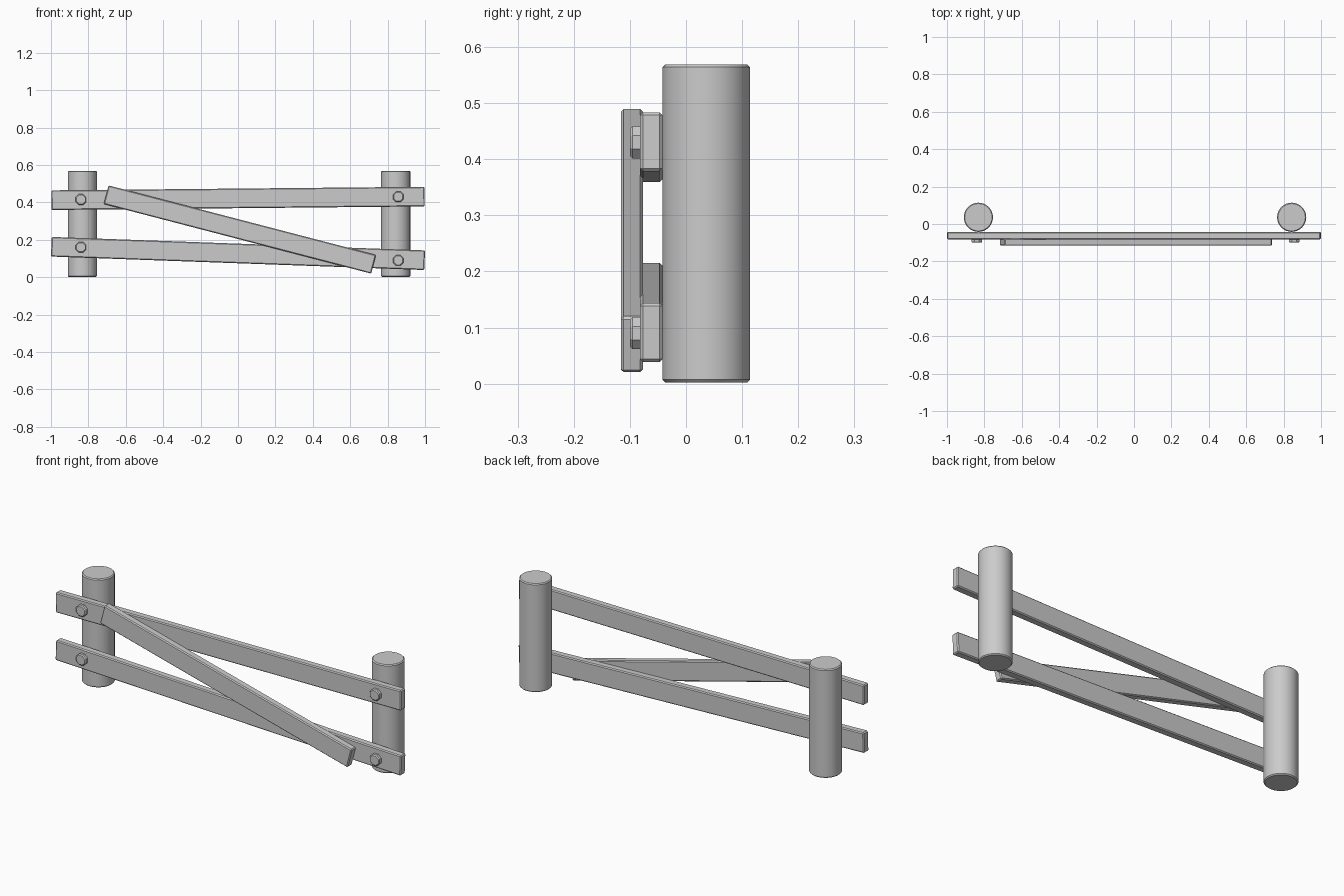
import bpy
import math
from mathutils import Vector

cube = bpy.data.objects.get("Cube")
if cube:
    bpy.data.objects.remove(cube, do_unlink=True)

grey = bpy.data.materials.new("plain_grey")
grey.use_nodes = True
grey.diffuse_color = (0.6, 0.6, 0.6, 1)
grey.node_tree.nodes["Principled BSDF"].inputs["Base Color"].default_value = (0.6, 0.6, 0.6, 1)


def finish(obj, name, bevel, segments=1):
    """Name, colour, bevel and shade the active part."""
    obj.name = name
    obj.data.materials.append(grey)
    bpy.ops.object.transform_apply(location=False, rotation=False, scale=True)
    mod = obj.modifiers.new("edge_bevel", "BEVEL")
    mod.width = bevel
    mod.segments = segments
    mod.limit_method = "ANGLE"
    mod.angle_limit = math.radians(50)


def plank(name, start, end, height, y_front, y_back):
    """Board whose centre line runs between two (x, z) points."""
    a, b = Vector(start), Vector(end)
    mid, run = (a + b) / 2, b - a
    bpy.ops.mesh.primitive_cube_add(
        size=1, location=(mid.x, (y_front + y_back) / 2, mid.y),
        rotation=(0, -math.atan2(run.y, run.x), 0))
    obj = bpy.context.object
    obj.scale = (run.length, y_back - y_front, height)
    finish(obj, name, 0.005)


# Round posts
for side, x in (("right", -0.832), ("left", 0.843)):
    bpy.ops.mesh.primitive_cylinder_add(
        vertices=32, radius=0.078, depth=0.567, location=(x, 0.036, 0.2855))
    finish(bpy.context.object, side + "_post", 0.005)
    bpy.ops.object.shade_smooth_by_angle(angle=math.radians(30))

# Rails and the fallen diagonal board
plank("upper_rail", (-0.998, 0.412), (0.998, 0.431), 0.105, -0.082, -0.042)
plank("lower_rail", (-0.998, 0.163), (0.998, 0.091), 0.105, -0.082, -0.042)
plank("diagonal_board", (-0.705, 0.441), (0.725, 0.069), 0.103, -0.116, -0.077)

# Bolt heads
bolts = {"upper_right": (-0.84, 0.415), "lower_right": (-0.84, 0.16),
         "upper_left": (0.857, 0.43), "lower_left": (0.857, 0.09)}
for place, (x, z) in bolts.items():
    bpy.ops.mesh.primitive_cylinder_add(
        vertices=8, radius=0.031, depth=0.03, location=(x, -0.085, z),
        rotation=(math.pi / 2, math.pi / 8, 0))
    finish(bpy.context.object, place + "_bolt", 0.005)
